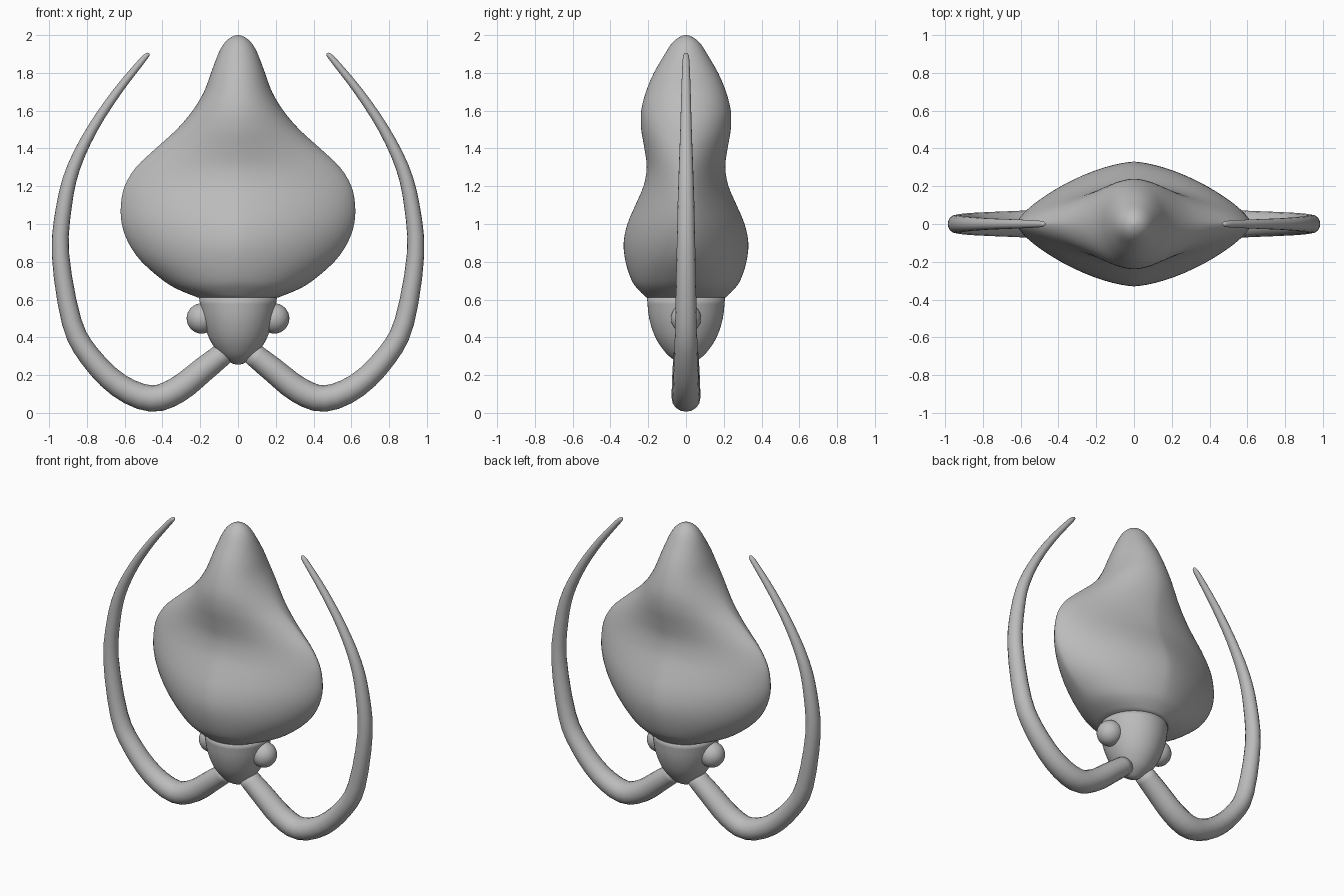
import bpy, bmesh, math
from mathutils import Vector

if "Cube" in bpy.data.objects:
    bpy.data.objects.remove(bpy.data.objects["Cube"])

grey = bpy.data.materials.new("plain_grey")
grey.diffuse_color = (0.5, 0.5, 0.5, 1)
grey.use_nodes = True
grey.node_tree.nodes["Principled BSDF"].inputs["Base Color"].default_value = grey.diffuse_color


def smooth_rows(rows, steps):
    """Catmull-Rom interpolation through rows of numbers."""
    rows = [Vector(r) for r in rows]
    out = []
    for i in range(len(rows) - 1):
        b, c = rows[i], rows[i + 1]
        a = rows[i - 1] if i else b * 2 - c
        d = rows[i + 2] if i + 2 < len(rows) else c * 2 - b
        for k in range(steps):
            t = k / steps
            out.append((b * 2 + (c - a) * t + (a * 2 - b * 5 + c * 4 - d) * t * t
                        + (b * 3 - a - c * 3 + d) * t ** 3) / 2)
    return out + [rows[-1]]


def finish(obj_name, bm):
    bmesh.ops.recalc_face_normals(bm, faces=bm.faces)
    me = bpy.data.meshes.new(obj_name)
    bm.to_mesh(me)
    bm.free()
    me.materials.append(grey)
    for p in me.polygons:
        p.use_smooth = True
    ob = bpy.data.objects.new(obj_name, me)
    bpy.context.collection.objects.link(ob)
    return ob


def loft(obj_name, rings):
    """Skin a list of closed rings of points, capping both ends."""
    bm = bmesh.new()
    vr = [[bm.verts.new(p) for p in r] for r in rings]
    n = len(vr[0])
    for a, b in zip(vr, vr[1:]):
        for i in range(n):
            j = (i + 1) % n
            bm.faces.new((a[i], a[j], b[j], b[i]))
    bm.faces.new(vr[0])
    bm.faces.new(vr[-1])
    return finish(obj_name, bm)


def section(z, rx, ry, power, n=64):
    """Superellipse ring at height z."""
    pts = []
    for i in range(n):
        a = 2 * math.pi * i / n
        c, s = math.cos(a), math.sin(a)
        pts.append((rx * math.copysign(abs(c) ** (2 / power), c),
                    ry * math.copysign(abs(s) ** (2 / power), s), z))
    return pts


# Mantle with side fins: height, half width, half depth, section power
mantle = [(.61, .21, .21, 2), (.65, .31, .25, 1.9), (.70, .395, .287, 1.75), (.80, .51, .32, 1.6),
          (.90, .58, .33, 1.52), (1.0, .615, .31, 1.5), (1.1, .62, .268, 1.5),
          (1.2, .60, .225, 1.5), (1.3, .54, .208, 1.5), (1.4, .435, .22, 1.55),
          (1.5, .325, .237, 1.7), (1.6, .24, .237, 1.9), (1.7, .18, .212, 2),
          (1.8, .143, .17, 2), (1.9, .105, .112, 2), (1.95, .078, .08, 2),
          (1.98, .05, .05, 2), (1.995, .022, .022, 2), (2.0, .004, .004, 2)]
loft("mantle", [section(*r) for r in smooth_rows(mantle, 3)])

# Head
head = [(.255, .004, .004, 2), (.262, .03, .03, 2), (.29, .075, .077, 2), (.33, .113, .117, 2),
        (.40, .155, .162, 2), (.50, .188, .195, 2), (.615, .207, .207, 2)]
loft("head", [section(*r) for r in smooth_rows(head, 3)])

# Tentacle path: x, z, radius
path = [(.07, .32, .06), (.18, .232, .066), (.32, .122, .07), (.46, .076, .07),
        (.63, .145, .064), (.785, .30, .058), (.88, .48, .053), (.94, .84, .046),
        (.92, 1.1, .041), (.87, 1.3, .035), (.77, 1.505, .028), (.64, 1.70, .023),
        (.51, 1.862, .017), (.478, 1.897, .011), (.472, 1.905, .002)]

for side, label in ((-1, "left"), (1, "right")):
    pts = smooth_rows(path, 3)
    rings = []
    for i, p in enumerate(pts):
        q, o = pts[min(i + 1, len(pts) - 1)], pts[max(i - 1, 0)]
        t = Vector((q.x - o.x, q.y - o.y)).normalized()
        ring = []
        for k in range(16):
            a = 2 * math.pi * k / 16
            u = p.z * math.cos(a)
            ring.append((side * (p.x - t.y * u), p.z * 1.08 * math.sin(a), p.y + t.x * u))
        rings.append(ring)
    loft(label + "_tentacle", rings)

    # Eye
    bm = bmesh.new()
    bmesh.ops.create_uvsphere(bm, u_segments=32, v_segments=16, radius=.08)
    eye = finish(label + "_eye", bm)
    eye.location = (side * .192, 0, .5)
